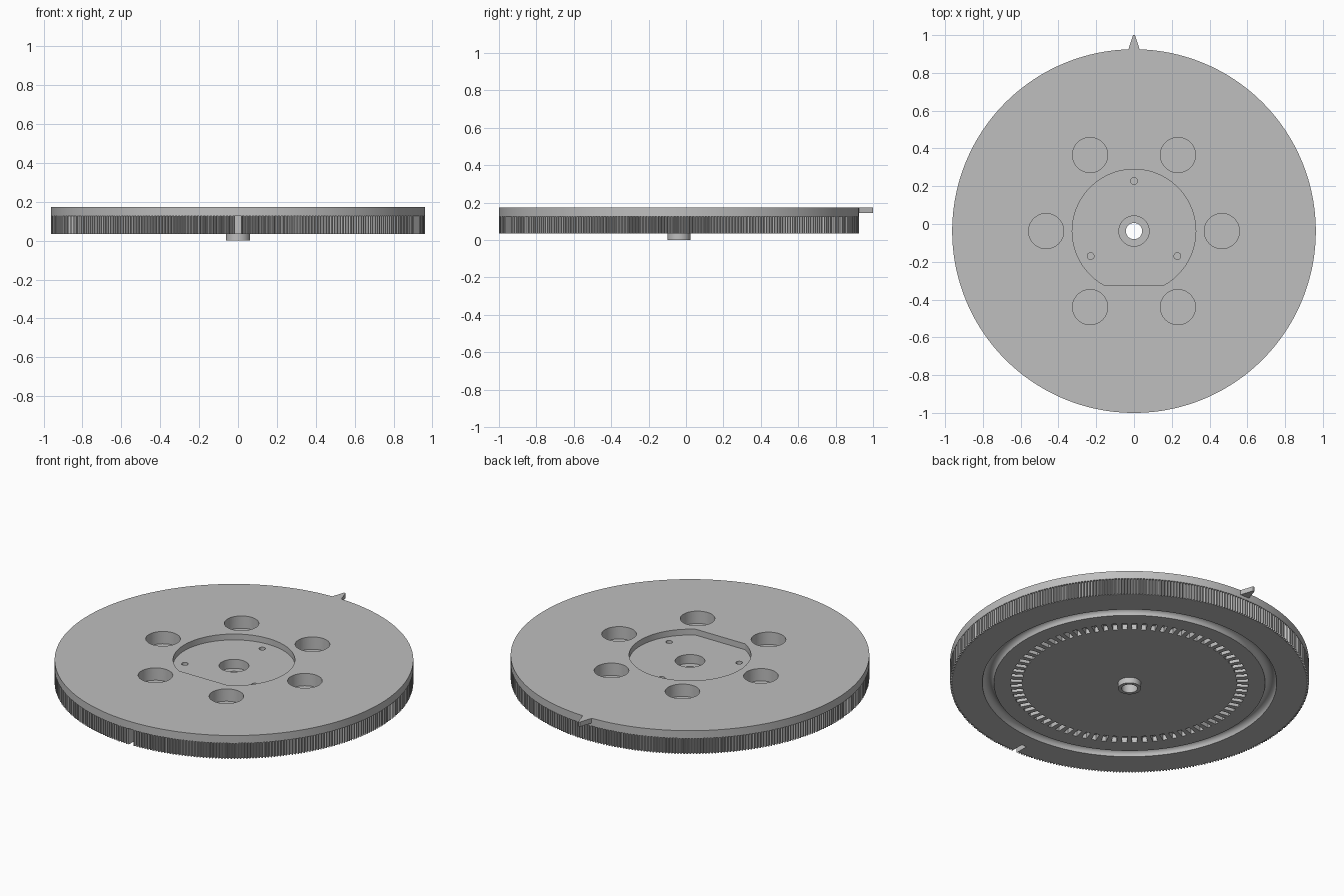
import bpy
import bmesh
from math import sin, cos, pi, radians
from mathutils import Matrix, Vector

if "Cube" in bpy.data.objects:
    bpy.data.objects.remove(bpy.data.objects["Cube"], do_unlink=True)

CENTRE = Vector((0, -0.0375, 0))
RIM, BOTTOM, STEP, TOP = 0.9625, 0.034, 0.126, 0.173
TEETH = 360
TOOTH_DEPTH = 0.012

grey = bpy.data.materials.new("plain_grey")
grey.use_nodes = True
grey.diffuse_color = (0.52, 0.52, 0.52, 1)
grey.node_tree.nodes["Principled BSDF"].inputs["Base Color"].default_value = grey.diffuse_color


def finish(name, bm):
    bmesh.ops.recalc_face_normals(bm, faces=bm.faces)
    mesh = bpy.data.meshes.new(name)
    bm.to_mesh(mesh)
    bm.free()
    mesh.materials.append(grey)
    obj = bpy.data.objects.new(name, mesh)
    obj.location = CENTRE
    bpy.context.collection.objects.link(obj)
    return obj


def prism(bm, outline, z0, z1):
    low = [bm.verts.new((x, y, z0)) for x, y in outline]
    high = [bm.verts.new((x, y, z1)) for x, y in outline]
    bm.faces.new(low[::-1])
    bm.faces.new(high)
    for i in range(len(low)):
        j = (i + 1) % len(low)
        bm.faces.new((low[i], low[j], high[j], high[i]))


def arc(r, start=0, end=360, n=48, at=(0, 0), closed=True):
    count = n if closed else n - 1
    angles = [radians(start + (end - start) * i / count) for i in range(n)]
    return [(at[0] + r * cos(a), at[1] + r * sin(a)) for a in angles]


def polar(r, deg):
    return r * cos(radians(deg)), r * sin(radians(deg))


def cut(target, cutter):
    cutter.hide_render = True
    mod = target.modifiers.new("cut", "BOOLEAN")
    mod.operation = "DIFFERENCE"
    mod.solver = "EXACT"
    mod.object = cutter
    bpy.context.view_layer.objects.active = target
    bpy.ops.object.modifier_apply(modifier=mod.name)
    bpy.data.objects.remove(cutter, do_unlink=True)


# Disc: one closed turned profile with bore, hub, ring groove and toothed lower rim
groove = [(0.759 - 0.031 * cos(pi * i / 8), BOTTOM + 0.031 * sin(pi * i / 8)) for i in range(9)]
profile = [(0.08, TOP), (0.08, 0.085), (0.043, 0.085), (0.043, 0), (0.062, 0), (0.062, BOTTOM)]
profile += groove + [(RIM, BOTTOM), (RIM, STEP), (RIM, STEP + 0.001), (RIM, TOP)]
toothed = (len(profile) - 4, len(profile) - 3)

bm = bmesh.new()
steps = TEETH * 4
rings = []
for s in range(steps):
    a = 2 * pi * s / steps
    ring = []
    for k, (r, z) in enumerate(profile):
        if k in toothed and s % 4 >= 2:
            r -= TOOTH_DEPTH
        ring.append(bm.verts.new((r * cos(a), r * sin(a), z)))
    rings.append(ring)
for s in range(steps):
    a, b = rings[s], rings[(s + 1) % steps]
    for k in range(len(profile)):
        n = (k + 1) % len(profile)
        bm.faces.new((a[k], b[k], b[n], a[n]))
disc = finish("encoder_disc", bm)

# Central recess with one flat side
bm = bmesh.new()
prism(bm, arc(0.327, -60.6, 240.6, 96, closed=False), 0.138, 0.25)
cut(disc, finish("recess_cutter", bm))

# Six large blind holes and three small screw holes
bm = bmesh.new()
for i in range(6):
    prism(bm, arc(0.093, at=polar(0.465, 60 * i)), 0.1, 0.25)
for i in range(3):
    prism(bm, arc(0.018, n=24, at=polar(0.265, 90 + 120 * i)), 0.09, 0.25)
cut(disc, finish("hole_cutter", bm))

# Ring of slots and the rim notch on the underside
bm = bmesh.new()
for i in range(72):
    turn = Matrix.Rotation(radians(5 * i + 2.5), 4, "Z")
    place = turn @ Matrix.Translation((0.607, 0, BOTTOM)) @ Matrix.Diagonal((0.062, 0.027, 0.06, 1))
    bmesh.ops.create_cube(bm, size=1, matrix=place)
prism(bm, [(-0.016, -1.1), (0.016, -1.1), (0.016, -0.88), (-0.016, -0.88)], 0, STEP + 0.003)
cut(disc, finish("underside_cutter", bm))

# Pointer on the rear rim
bm = bmesh.new()
prism(bm, [(-0.032, 0.955), (0.032, 0.955), (0.005, 1.0375), (-0.005, 1.0375)], 0.145, TOP)
pointer = finish("pointer", bm)

bpy.ops.object.select_all(action="DESELECT")
disc.select_set(True)
bpy.context.view_layer.objects.active = disc
bpy.ops.object.shade_smooth_by_angle(angle=radians(30))
